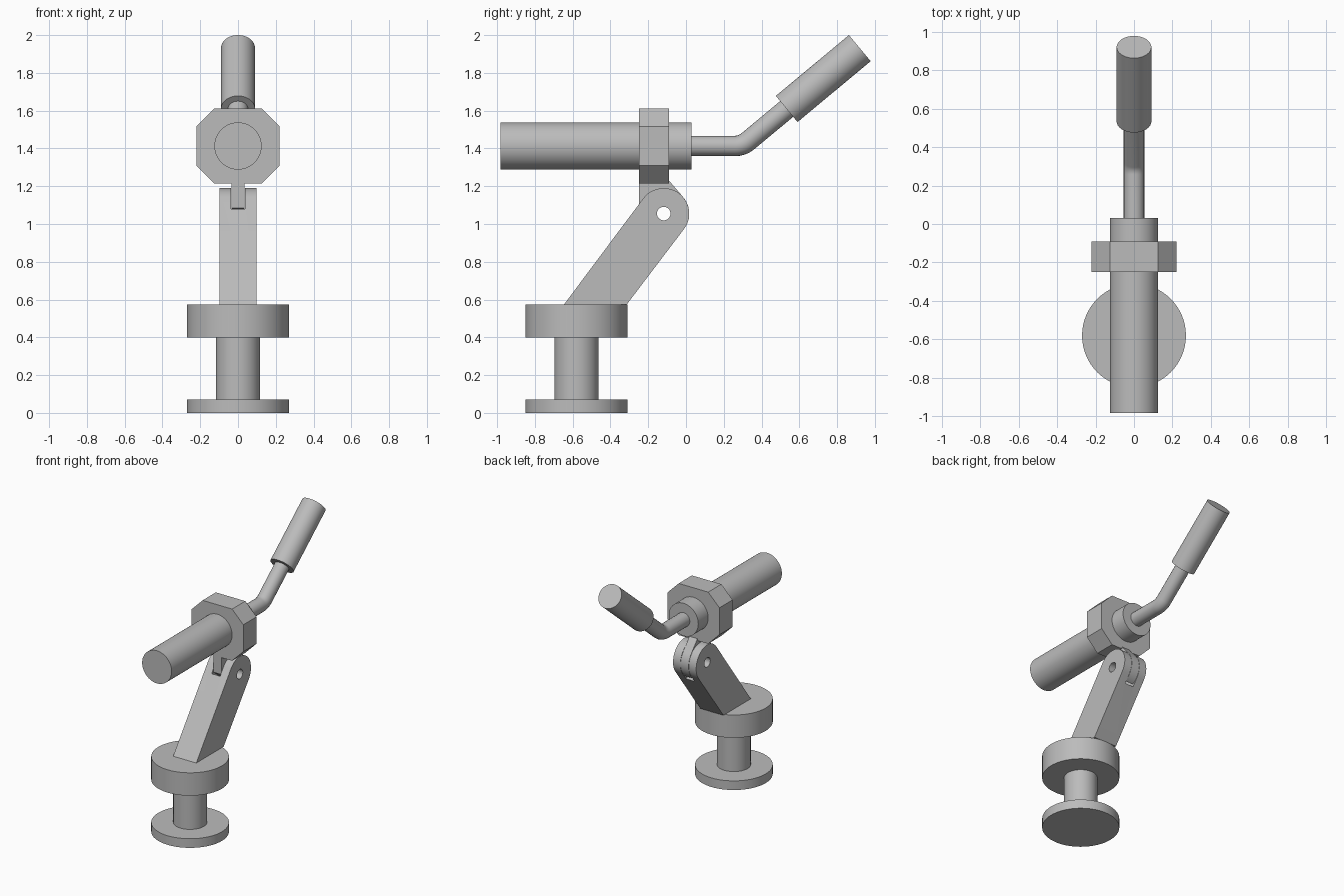
import bpy
import bmesh
from math import cos, sin, radians, atan2, tan
from mathutils import Vector, Matrix

if "Cube" in bpy.data.objects:
    bpy.data.objects.remove(bpy.data.objects["Cube"])

# Single plain grey
grey = bpy.data.materials.new("plain_grey")
grey.use_nodes = True
grey.diffuse_color = (0.5, 0.5, 0.5, 1)
grey.node_tree.nodes["Principled BSDF"].inputs["Base Color"].default_value = (0.5, 0.5, 0.5, 1)


def activate(obj):
    bpy.ops.object.select_all(action='DESELECT')
    obj.select_set(True)
    bpy.context.view_layer.objects.active = obj


def finish(name, bm):
    bmesh.ops.recalc_face_normals(bm, faces=bm.faces)
    mesh = bpy.data.meshes.new(name)
    bm.to_mesh(mesh)
    bm.free()
    mesh.materials.append(grey)
    obj = bpy.data.objects.new(name, mesh)
    bpy.context.collection.objects.link(obj)
    return obj


def smooth(obj):
    activate(obj)
    bpy.ops.object.shade_smooth_by_angle(angle=radians(30))


def cylinder(name, start, end, radius):
    start, end = Vector(start), Vector(end)
    axis = end - start
    turn = axis.to_track_quat('Z', 'Y').to_matrix().to_4x4()
    bm = bmesh.new()
    bmesh.ops.create_cone(bm, cap_ends=True, segments=64, radius1=radius, radius2=radius,
                          depth=axis.length, matrix=Matrix.Translation((start + end) / 2) @ turn)
    obj = finish(name, bm)
    smooth(obj)
    return obj


def prism(name, points, sweep):
    bm = bmesh.new()
    face = bm.faces.new([bm.verts.new(p) for p in points])
    moved = bmesh.ops.extrude_face_region(bm, geom=[face], use_keep_orig=True)
    bmesh.ops.translate(bm, vec=sweep,
                        verts=[g for g in moved["geom"] if isinstance(g, bmesh.types.BMVert)])
    return finish(name, bm)


def side_prism(name, profile, half_width):
    points = [(-half_width, y, z) for y, z in profile]
    return prism(name, points, (2 * half_width, 0, 0))


def cut(obj, cutter):
    cutter.hide_render = True
    mod = obj.modifiers.new("cut", 'BOOLEAN')
    mod.operation = 'DIFFERENCE'
    mod.solver = 'EXACT'
    mod.object = cutter
    activate(obj)
    bpy.ops.object.modifier_apply(modifier=mod.name)
    bpy.data.objects.remove(cutter)


# Pedestal
base_y = -0.58
for name, low, high, radius in (("base_foot", 0, 0.07, 0.27),
                                ("base_neck", 0.07, 0.4, 0.117),
                                ("base_turntable", 0.4, 0.575, 0.27)):
    cylinder(name, (0, base_y, low), (0, base_y, high), radius)

# Leaning arm with a rounded top
pivot = Vector((-0.118, 1.055))
along = Vector((0.6, 0.8))
across = Vector((0.8, -0.6))
round_r = 0.135


def local(u, v):
    return pivot + across * u + along * v


arc = [local(round_r * cos(t), round_r * sin(t)) for t in (radians(7.5 * i) for i in range(25))]
arm = side_prism("arm", [(-0.645, 0.575), (-0.313, 0.575)] + arc, 0.098)

# Slot and pin hole through the arm
slot = [local(-0.3, -0.07), local(0.3, -0.07), local(0.3, 0.3), local(-0.3, 0.3)]
cut(arm, side_prism("slot_cutter", slot, 0.036))


def pin_cutter():
    return cylinder("pin_cutter", (-0.3, *pivot), (0.3, *pivot), 0.036)


cut(arm, pin_cutter())
smooth(arm)

# Tongue hanging from the collar into the slot
knuckle = [local(round_r * cos(t), round_r * sin(t)) for t in (radians(-24 + 6 * i) for i in range(18))]
tongue = side_prism("collar_tongue", [(-0.25, 1.23), (-0.25, 1.085)] + knuckle + [(-0.09, 1.23)], 0.034)
cut(tongue, pin_cutter())
smooth(tongue)

# Eight-sided collar
tube_z = 1.413
corners = [(0.125, 0.198), (0.22, 0.103)]
right = [(x, z) for x, z in corners] + [(x, -z) for x, z in reversed(corners)]
ring = right + [(-x, -z) for x, z in right]
prism("collar", [(x, -0.25, tube_z + z) for x, z in ring], (0, 0.16, 0))

# Main tube
cylinder("main_tube", (0, -0.982, tube_z), (0, 0.03, tube_z), 0.125)

# Grip and bent rod
grip_start = Vector((0, 0.533, 1.609))
grip_end = Vector((0, 0.92, 1.931))
cylinder("grip", grip_start, grip_end, 0.09)

slope = grip_end - grip_start
angle = atan2(slope.z, slope.y)
bend_y = grip_start.y - (grip_start.z - tube_z) / tan(angle)
bend_r = 0.11
arc_y = bend_y - bend_r * tan(angle / 2)
path = [(0, 0.02, tube_z)]
for i in range(9):
    t = angle * i / 8
    path.append((0, arc_y + bend_r * sin(t), tube_z + bend_r * (1 - cos(t))))
path.append(grip_start + slope * 0.02)

curve = bpy.data.curves.new("bent_rod", 'CURVE')
curve.dimensions = '3D'
curve.bevel_depth = 0.054
curve.bevel_resolution = 8
curve.use_fill_caps = True
spline = curve.splines.new('POLY')
spline.points.add(len(path) - 1)
for point, co in zip(spline.points, path):
    point.co = (*co, 1)
curve.materials.append(grey)
rod = bpy.data.objects.new("bent_rod", curve)
bpy.context.collection.objects.link(rod)
activate(rod)
bpy.ops.object.convert(target='MESH')
smooth(bpy.context.view_layer.objects.active)
